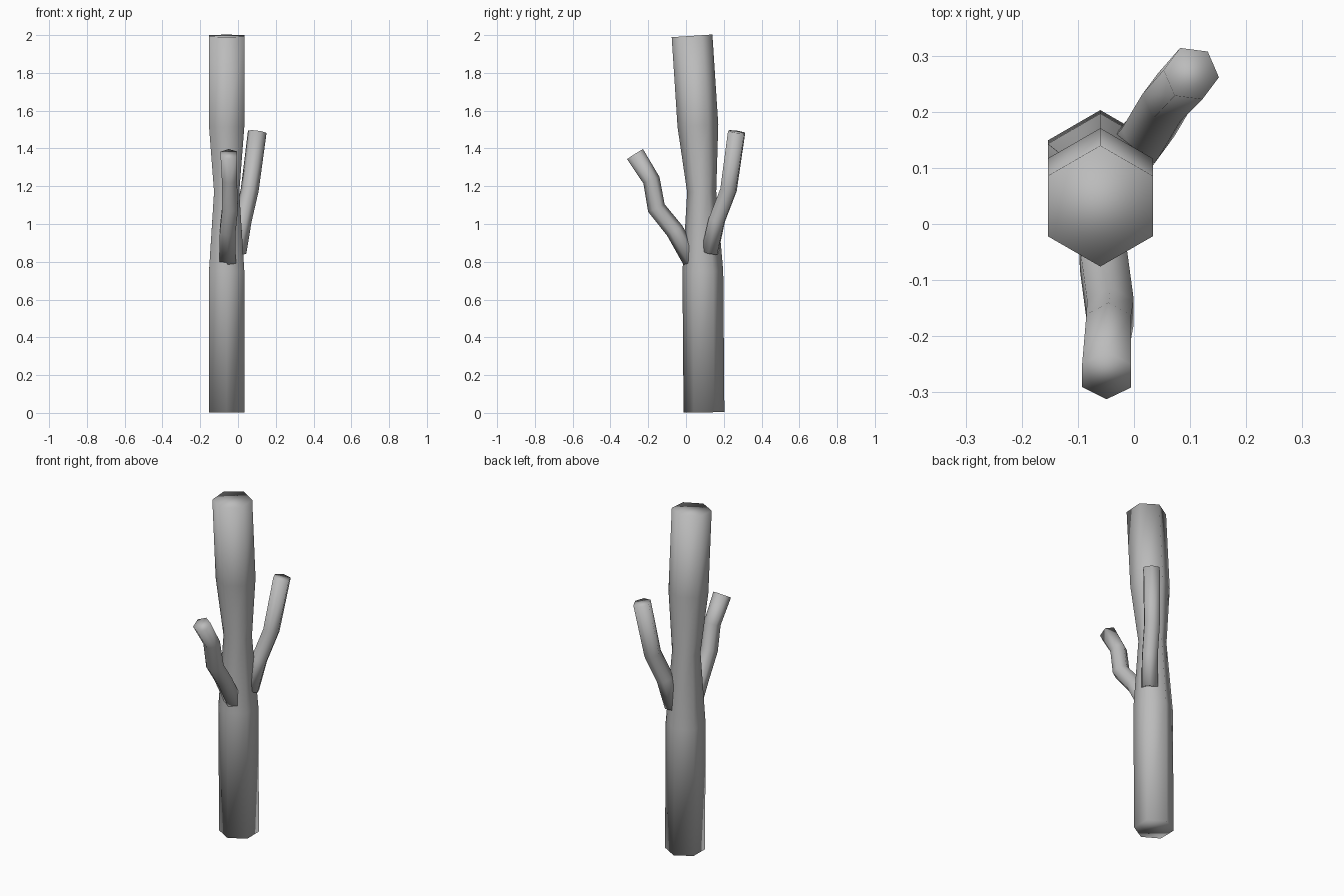
import bpy, bmesh, math
from mathutils import Vector

if "Cube" in bpy.data.objects:
    bpy.data.objects.remove(bpy.data.objects["Cube"])

grey = bpy.data.materials.new("plain_grey")
grey.use_nodes = True
colour = (0.5, 0.5, 0.5, 1)
grey.diffuse_color = colour
grey.node_tree.nodes["Principled BSDF"].inputs["Base Color"].default_value = colour


def limb(name, path, radii, heading):
    """Six-sided closed tube along a path, one corner facing the heading."""
    pts = [Vector(p) for p in path]
    side = Vector((heading[1], -heading[0], 0)).normalized()
    bm = bmesh.new()
    rings = []
    for i, (p, r) in enumerate(zip(pts, radii)):
        along = (pts[min(i + 1, len(pts) - 1)] - pts[max(i - 1, 0)]).normalized()
        out = side.cross(along).normalized()
        across = along.cross(out)
        rings.append([bm.verts.new(p + r * (math.cos(a) * out + math.sin(a) * across))
                      for a in (k * math.pi / 3 for k in range(6))])
    for low, high in zip(rings, rings[1:]):
        for k in range(6):
            n = (k + 1) % 6
            bm.faces.new((low[k], low[n], high[n], high[k]))
    bm.faces.new(rings[0][::-1])
    bm.faces.new(rings[-1])
    bmesh.ops.recalc_face_normals(bm, faces=bm.faces)
    for f in bm.faces:
        f.smooth = True
    mesh = bpy.data.meshes.new(name)
    bm.to_mesh(mesh)
    bm.free()
    mesh.materials.append(grey)
    obj = bpy.data.objects.new(name, mesh)
    bpy.context.collection.objects.link(obj)
    return obj


# Trunk with a narrow waist, leaning forward at the top
limb("trunk",
     [(-0.06, 0.095, 0.003), (-0.06, 0.089, 0.75), (-0.06, 0.083, 1.17),
      (-0.06, 0.063, 1.52), (-0.06, 0.032, 1.996)],
     [0.108, 0.108, 0.077, 0.108, 0.108], (0, -1))

# Crooked branch reaching forward
limb("front_branch",
     [(-0.055, 0.035, 0.80), (-0.055, -0.06, 0.965), (-0.042, -0.157, 1.085),
      (-0.045, -0.183, 1.232), (-0.049, -0.27, 1.37)],
     [0.05, 0.048, 0.048, 0.046, 0.05], (0, -1))

# Bent branch reaching back and to the left
limb("back_branch",
     [(-0.005, 0.125, 0.85), (0.025, 0.163, 1.02), (0.062, 0.225, 1.18),
      (0.102, 0.268, 1.488)],
     [0.05, 0.048, 0.048, 0.05], (0.6, 0.8))
